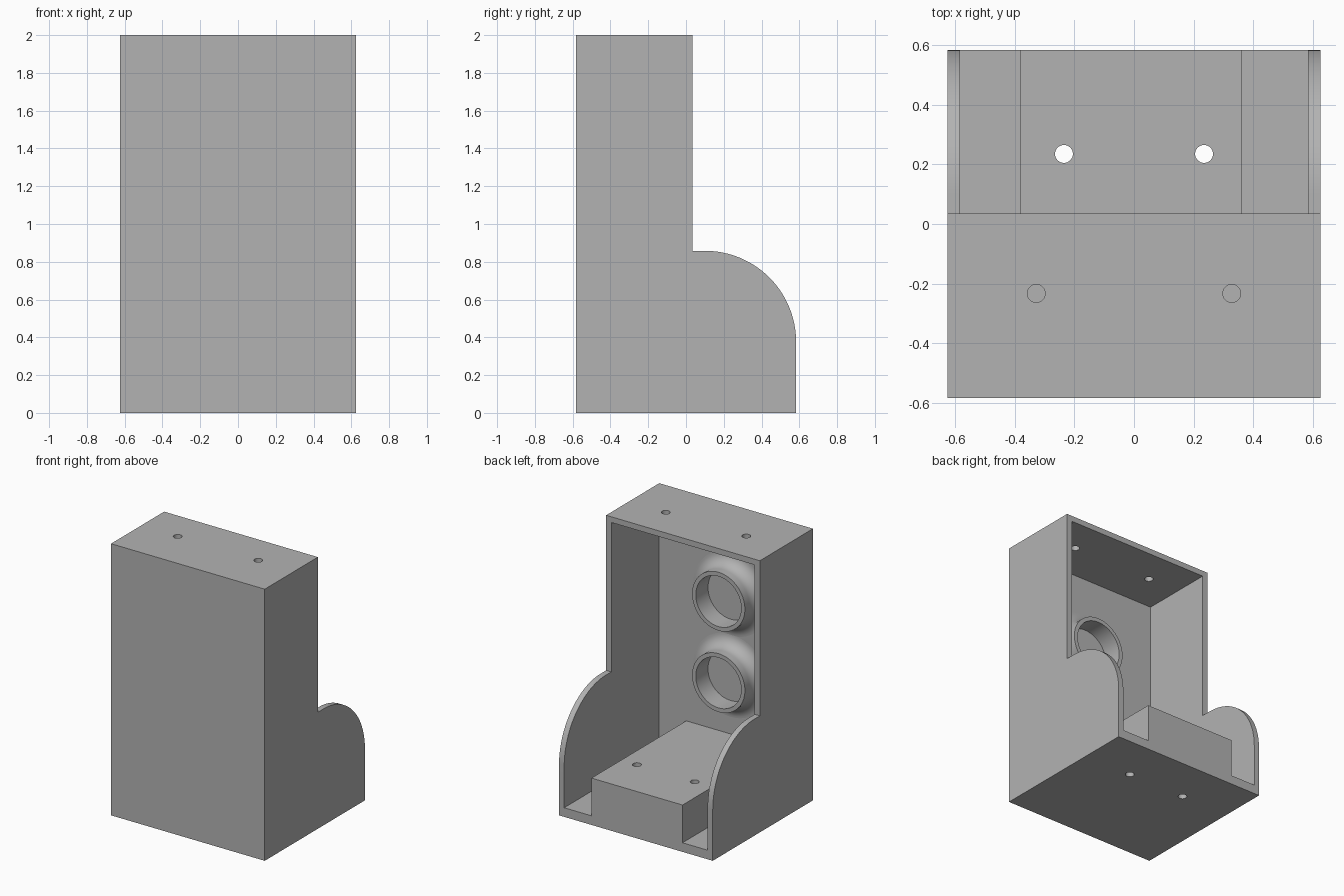
import bpy, bmesh, math
from mathutils import Vector, Matrix

if "Cube" in bpy.data.objects:
    bpy.data.objects.remove(bpy.data.objects["Cube"])

HALF_W, FRONT, BACK, UPPER_BACK, HEIGHT = 0.626, -0.583, 0.583, 0.035, 2.0
SIDE, FLOOR, WALL_Y = 0.042, 0.067, -0.52
TIP_Y, BORE, RING_R, FILLET = -0.378, 0.185, 0.215, 0.09

grey = bpy.data.materials.new("plain grey")
grey.use_nodes = True
grey.diffuse_color = (0.45, 0.45, 0.45, 1)
grey.node_tree.nodes["Principled BSDF"].inputs["Base Color"].default_value = (0.45, 0.45, 0.45, 1)


def make_object(name, bm):
    bmesh.ops.recalc_face_normals(bm, faces=bm.faces)
    mesh = bpy.data.meshes.new(name)
    bm.to_mesh(mesh)
    bm.free()
    mesh.materials.append(grey)
    obj = bpy.data.objects.new(name, mesh)
    bpy.context.collection.objects.link(obj)
    return obj


def extrude_profile(name, points, x0, x1):
    """Side profile of (y, z) points extruded from x0 to x1."""
    bm = bmesh.new()
    face = bm.faces.new([bm.verts.new((x0, y, z)) for y, z in points])
    new = bmesh.ops.extrude_face_region(bm, geom=[face])["geom"]
    verts = [g for g in new if isinstance(g, bmesh.types.BMVert)]
    bmesh.ops.translate(bm, verts=verts, vec=(x1 - x0, 0, 0))
    return make_object(name, bm)


def rectangle(y0, y1, z0, z1):
    return [(y0, z0), (y1, z0), (y1, z1), (y0, z1)]


def activate(obj):
    bpy.ops.object.select_all(action="DESELECT")
    obj.select_set(True)
    bpy.context.view_layer.objects.active = obj


def cut(obj, cutter):
    mod = obj.modifiers.new("cut", "BOOLEAN")
    mod.operation, mod.solver, mod.object = "DIFFERENCE", "EXACT", cutter
    activate(obj)
    bpy.ops.object.modifier_apply(modifier=mod.name)


def smooth(obj):
    activate(obj)
    bpy.ops.object.shade_smooth_by_angle(angle=math.radians(30))


# Housing: stepped side profile with rounded rear wings, hollowed from the back
wing_r = 0.483
arc = [(BACK - wing_r + wing_r * math.cos(a), 0.375 + wing_r * math.sin(a))
       for a in (math.pi / 2 * i / 32 for i in range(33))]
outline = [(FRONT, 0), (BACK, 0)] + arc + [(UPPER_BACK, 0.858), (UPPER_BACK, HEIGHT), (FRONT, HEIGHT)]
housing = extrude_profile("housing", outline, -HALF_W, HALF_W)
cavity = extrude_profile("cavity_cutter", rectangle(WALL_Y, 1, FLOOR, HEIGHT - SIDE),
                         SIDE - HALF_W, HALF_W - SIDE)
cut(housing, cavity)

# Raised mounting block on the floor
block = extrude_profile("mounting_block", rectangle(WALL_Y, BACK, FLOOR, 0.345), -0.38, 0.362)

# Screw holes through the top, and through the block and floor
bm = bmesh.new()
for x, y, z in ((0.328, -0.233, HEIGHT), (0.235, 0.235, 0.2)):
    for side in (-1, 1):
        bmesh.ops.create_cone(bm, cap_ends=True, segments=32, radius1=0.03, radius2=0.03,
                              depth=0.6, matrix=Matrix.Translation((side * x, y, z)))
holes = make_object("hole_cutter", bm)
for part in (housing, block):
    cut(part, holes)
    smooth(part)
for cutter in (cavity, holes):
    bpy.data.objects.remove(cutter)

# Two flared ring sockets on the inner front wall
for name, z in (("lower_socket", 0.776), ("upper_socket", 1.375)):
    section = [(BORE, WALL_Y), (BORE, TIP_Y), (RING_R, TIP_Y)]
    for i in range(13):
        a = math.pi / 2 * i / 12
        section.append((RING_R + FILLET * (1 - math.cos(a)), WALL_Y + FILLET * (1 - math.sin(a))))
    bm = bmesh.new()
    verts = [bm.verts.new((r, y, z)) for r, y in section]
    edges = [bm.edges.new(pair) for pair in zip(verts, verts[1:])]
    bmesh.ops.spin(bm, geom=verts + edges, cent=(0, 0, z), axis=(0, 1, 0),
                   angle=math.tau, steps=64)
    bmesh.ops.remove_doubles(bm, verts=bm.verts, dist=0.0001)
    socket = make_object(name, bm)
    # Open surface: make the tip rim face the back
    rim = max(socket.data.polygons, key=lambda p: p.center.y)
    if rim.normal.y < 0:
        socket.data.flip_normals()
    smooth(socket)
